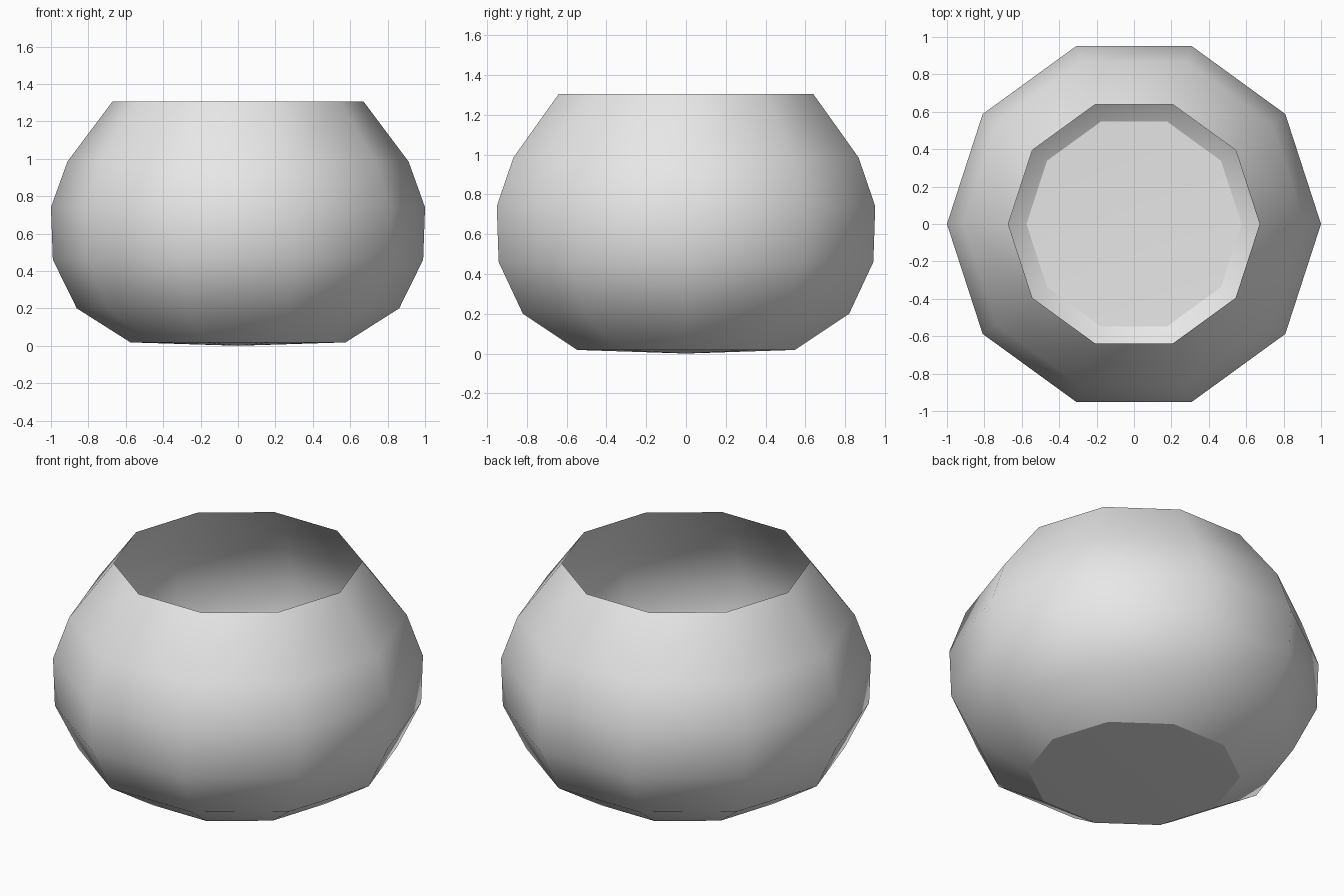
import bpy
import bmesh
from math import cos, sin, tau

cube = bpy.data.objects.get("Cube")
if cube:
    bpy.data.objects.remove(cube, do_unlink=True)

SIDES = 10
# Wall profile from floor edge to open rim: radius, height
PROFILE = [(0.575, 0.018), (0.862, 0.2), (0.99, 0.46),
           (1.0, 0.74), (0.912, 0.985), (0.672, 1.305)]

grey = bpy.data.materials.new("plain grey")
grey.use_nodes = True
colour = (0.8, 0.8, 0.8, 1)
grey.diffuse_color = colour
grey.node_tree.nodes["Principled BSDF"].inputs["Base Color"].default_value = colour


def ring(bm, radius, height):
    return [bm.verts.new((radius * cos(tau * i / SIDES),
                          radius * sin(tau * i / SIDES), height))
            for i in range(SIDES)]


bm = bmesh.new()
rings = [ring(bm, r, z) for r, z in PROFILE]

# Smooth thin wall, open at the top
for low, high in zip(rings, rings[1:]):
    for i in range(SIDES):
        j = (i + 1) % SIDES
        bm.faces.new((low[i], low[j], high[j], high[i])).smooth = True

# Shallow floor that dips to its centre, with a crisp edge
centre = bm.verts.new((0, 0, 0))
for i in range(SIDES):
    j = (i + 1) % SIDES
    bm.faces.new((centre, rings[0][j], rings[0][i])).smooth = True
    bm.edges.get((rings[0][i], rings[0][j])).smooth = False

mesh = bpy.data.meshes.new("bowl")
bm.to_mesh(mesh)
bm.free()
mesh.materials.append(grey)
bowl = bpy.data.objects.new("bowl", mesh)
bpy.context.collection.objects.link(bowl)
